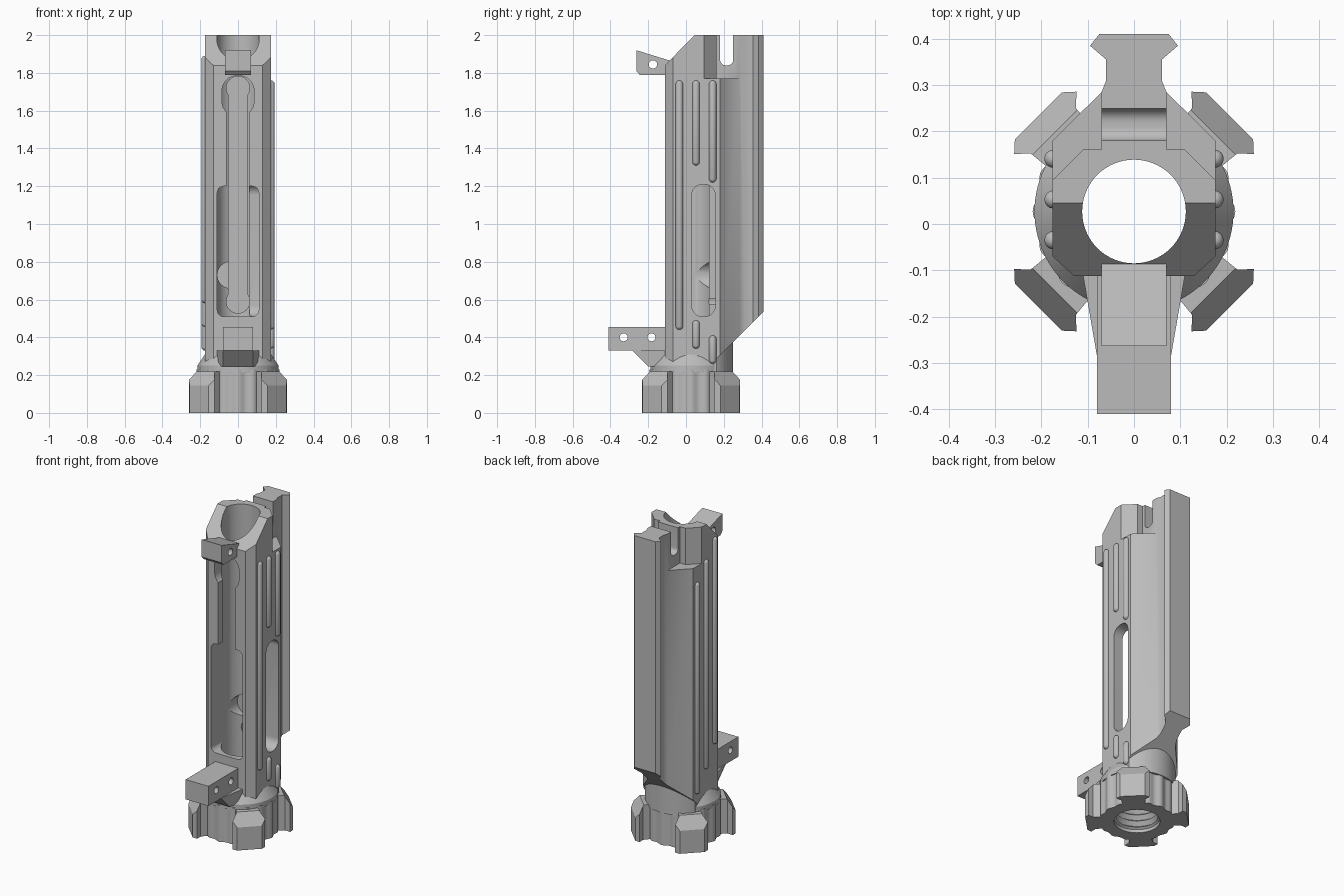
import bpy, bmesh, math
from mathutils import Vector, Matrix

if "Cube" in bpy.data.objects:
    bpy.data.objects.remove(bpy.data.objects["Cube"])

grey = bpy.data.materials.new("machined grey")
grey.use_nodes = True
grey.diffuse_color = (0.5, 0.5, 0.5, 1)
grey.node_tree.nodes["Principled BSDF"].inputs["Base Color"].default_value = (0.5, 0.5, 0.5, 1)

CY = 0.027      # bore axis in y
BORE = 0.112


def make(name, bm):
    bmesh.ops.recalc_face_normals(bm, faces=bm.faces)
    mesh = bpy.data.meshes.new(name)
    bm.to_mesh(mesh)
    bm.free()
    obj = bpy.data.objects.new(name, mesh)
    bpy.context.collection.objects.link(obj)
    return obj


def prism(name, pts, axis, lo, hi):
    """Extrude a 2D outline along one axis."""
    place = {"x": lambda p, d: (d, p[0], p[1]),
             "y": lambda p, d: (p[0], d, p[1]),
             "z": lambda p, d: (p[0], p[1], d)}[axis]
    bm = bmesh.new()
    rings = [[bm.verts.new(place(p, d)) for p in pts] for d in (lo, hi)]
    bm.faces.new(rings[0])
    bm.faces.new(rings[1])
    for i in range(len(pts)):
        j = (i + 1) % len(pts)
        bm.faces.new((rings[0][i], rings[0][j], rings[1][j], rings[1][i]))
    return make(name, bm)


def lathe(name, profile, wave=0.0, n=96):
    """Revolve (radius, z) points about the bore axis, optionally fluted."""
    bm = bmesh.new()
    rings = []
    for r, z in profile:
        ring = []
        for i in range(n):
            a = 2 * math.pi * i / n
            q = r + wave * math.cos(16 * a)
            ring.append(bm.verts.new((q * math.cos(a), CY + q * math.sin(a), z)))
        rings.append(ring)
    for a, b in zip(rings, rings[1:]):
        for i in range(n):
            j = (i + 1) % n
            bm.faces.new((a[i], a[j], b[j], b[i]))
    bm.faces.new(rings[0])
    bm.faces.new(rings[-1])
    return make(name, bm)


def rounded(u0, u1, v0, v1, r, n=8):
    pts = []
    corners = [(u1 - r, v1 - r), (u0 + r, v1 - r), (u0 + r, v0 + r), (u1 - r, v0 + r)]
    for k, (u, v) in enumerate(corners):
        for i in range(n + 1):
            a = math.pi / 2 * (k + i / n)
            pts.append((u + r * math.cos(a), v + r * math.sin(a)))
    return pts


def disc(u, v, r, n=32):
    return [(u + r * math.cos(2 * math.pi * i / n), v + r * math.sin(2 * math.pi * i / n))
            for i in range(n)]


def mirrored(half):
    return half + [(-x, y) for x, y in reversed(half)]


def finish(obj, cutters=()):
    """Subtract cutters, then set the colour and smooth the round faces."""
    for c in cutters:
        m = obj.modifiers.new("cut", "BOOLEAN")
        m.operation, m.solver, m.object = "DIFFERENCE", "EXACT", c
        c.hide_render = True
    if cutters:
        bpy.context.view_layer.update()
        dg = bpy.context.evaluated_depsgraph_get()
        mesh = bpy.data.meshes.new_from_object(obj.evaluated_get(dg))
        obj.modifiers.clear()
        obj.data = mesh
        for c in cutters:
            bpy.data.objects.remove(c)
    obj.data.materials.clear()
    obj.data.materials.append(grey)
    obj.data.shade_smooth()
    obj.data.set_sharp_from_angle(angle=math.radians(25))
    return obj


def bore():
    return prism("bore_cutter", disc(0, CY, BORE, 64), "z", -0.1, 2.1)


# Main housing with the dovetail rail along its back
outline = mirrored([(0.13, -0.112), (0.176, -0.07), (0.176, 0.18), (0.07, 0.285),
                    (0.06, 0.31), (0.06, 0.355), (0.095, 0.385), (0.075, 0.41)])
body = prism("housing", outline, "z", 0.2, 2.0)
cuts = [bore()]
# sloped mouth and sloped rear foot
cuts.append(prism("mouth", [(0.065, 2.02), (-0.215, 1.735), (-0.215, 2.02)], "x", -0.4, 0.4))
cuts.append(prism("foot", [(0, 0.125), (0.6, 0.725), (0.6, 0), (0, 0)], "x", -0.4, 0.4))
# upper shoulders and cross slot
shoulder = [(0.3, -0.03), (0.11, 0.161), (0.07, 0.161), (0.07, 0.32), (0.3, 0.32)]
for s in (1, -1):
    cuts.append(prism("shoulder", [(s * x, y) for x, y in shoulder], "z", 1.77, 2.1))
cuts.append(prism("cross_slot", rounded(0.18, 0.25, 1.84, 2.2, 0.03), "x", -0.3, 0.3))
# front opening: wide below, narrow with an enlarged head above
cuts.append(prism("front_wide", rounded(-0.11, 0.11, 0.51, 1.2, 0.035), "y", -0.3, 0.01))
cuts.append(prism("front_narrow", rounded(-0.06, 0.06, 0.7, 1.76, 0.055), "y", -0.3, 0.02))
cuts.append(prism("front_head", rounded(-0.085, 0.085, 1.57, 1.785, 0.08), "y", -0.3, 0.015))
# channel with round ends in the rear bore wall
cuts.append(prism("channel", rounded(-0.05, 0.05, 0.56, 1.75, 0.045), "y", 0.05, 0.165))
for z in (0.59, 1.72):
    cuts.append(prism("channel_end", disc(0, z, 0.062), "y", 0.06, 0.163))
cuts.append(prism("pocket", disc(-0.04, 0.73, 0.07), "y", 0.03, 0.15))
# side window
cuts.append(prism("window", rounded(0.03, 0.155, 0.51, 1.21, 0.058), "x", 0.06, 0.4))
finish(body, cuts)

# Round neck under the rear foot
arc = []
for i in range(49):
    a = math.pi * i / 48
    arc.append((max(-0.175, min(0.175, 0.222 * math.cos(a))), CY + 0.222 * math.sin(a)))
finish(prism("rear_neck", arc, "z", 0.205, 0.45), [bore()])

# Fluted collar with a conical top and threaded mouth
thread = [(0.132, -0.05), (0.132, 0.02)]
for i in range(4):
    thread += [(0.118, 0.03 + 0.04 * i), (0.138, 0.045 + 0.04 * i)]
thread += [(0.138, 0.18), (0.1, 0.2)]
finish(lathe("fluted_collar", [(0.213, 0), (0.213, 0.23)], 0.006, 128),
       [bore(), lathe("thread_cutter", thread, n=64)])
finish(lathe("collar_cone", [(0.215, 0.215), (0.215, 0.25), (0.175, 0.31)]), [bore()])

# Four diagonal collar lugs with sloped tops
plan = [(0.15, 0.06), (0.246, 0.069), (0.271, 0.095), (0.292, 0.072)]
plan += [(r, -t) for r, t in reversed(plan)]
for k, name in enumerate(("rear_left", "rear_right", "front_right", "front_left")):
    lug = prism(name + "_collar_lug", plan, "z", 0, 0.22)
    bm = bmesh.new()
    bm.from_mesh(lug.data)
    bmesh.ops.bisect_plane(bm, geom=bm.verts[:] + bm.edges[:] + bm.faces[:],
                           plane_co=Vector((0.292, 0, 0.145)),
                           plane_no=Vector((0.075, 0, 0.05)), clear_outer=True)
    bmesh.ops.holes_fill(bm, edges=[e for e in bm.edges if e.is_boundary])
    bm.transform(Matrix.Translation((0, CY, 0)) @ Matrix.Rotation(math.pi * (0.25 + k / 2), 4, "Z"))
    bmesh.ops.recalc_face_normals(bm, faces=bm.faces)
    bm.to_mesh(lug.data)
    bm.free()
    finish(lug)

# Upper and lower front pivot lugs
upper = [(-0.085, 1.79), (-0.245, 1.79), (-0.263, 1.81), (-0.263, 1.92), (-0.085, 1.865)]
finish(prism("upper_pivot_lug", upper, "x", -0.07, 0.07),
       [prism("pin_hole", disc(-0.175, 1.845, 0.022), "x", -0.2, 0.2)])
lower = [(-0.41, 0.33), (-0.41, 0.455), (-0.1, 0.455), (-0.1, 0.33)]
finish(prism("lower_pivot_lug", lower, "x", -0.08, 0.08),
       [prism("pin_hole", disc(y, 0.4, 0.021), "x", -0.2, 0.2) for y in (-0.33, -0.183)])
gusset = prism("lower_lug_gusset", [(-0.285, 0.331), (-0.2, 0.245), (-0.1, 0.245), (-0.1, 0.331)],
               "x", -0.08, 0.08)
for v in gusset.data.vertices:
    if v.co.y > -0.15:
        v.co.x *= 1.4
finish(gusset)


# Raised side ribs with rounded ends
def rib(name, side, y, z0, z1, r=0.02):
    bm = bmesh.new()
    bmesh.ops.create_uvsphere(bm, u_segments=16, v_segments=9, radius=r)
    for v in bm.verts:
        v.co.z += z1 - r if v.co.z > 0 else z0 + r
        v.co.x += side * 0.174
        v.co.y += y
    finish(make(name, bm))


for i, (y, z0, z1) in enumerate([(-0.035, 0.44, 1.76), (0.053, 1.31, 1.76), (0.053, 0.34, 0.49),
                                 (0.141, 1.22, 1.76), (0.141, 0.26, 0.41)]):
    rib(f"left_rib_{i + 1}", 1, y, z0, z1)
for i in range(3):
    rib(f"right_rib_{i + 1}", -1, -0.035 + 0.088 * i, 0.58 - 0.125 * i, 1.89 - 0.11 * i)
